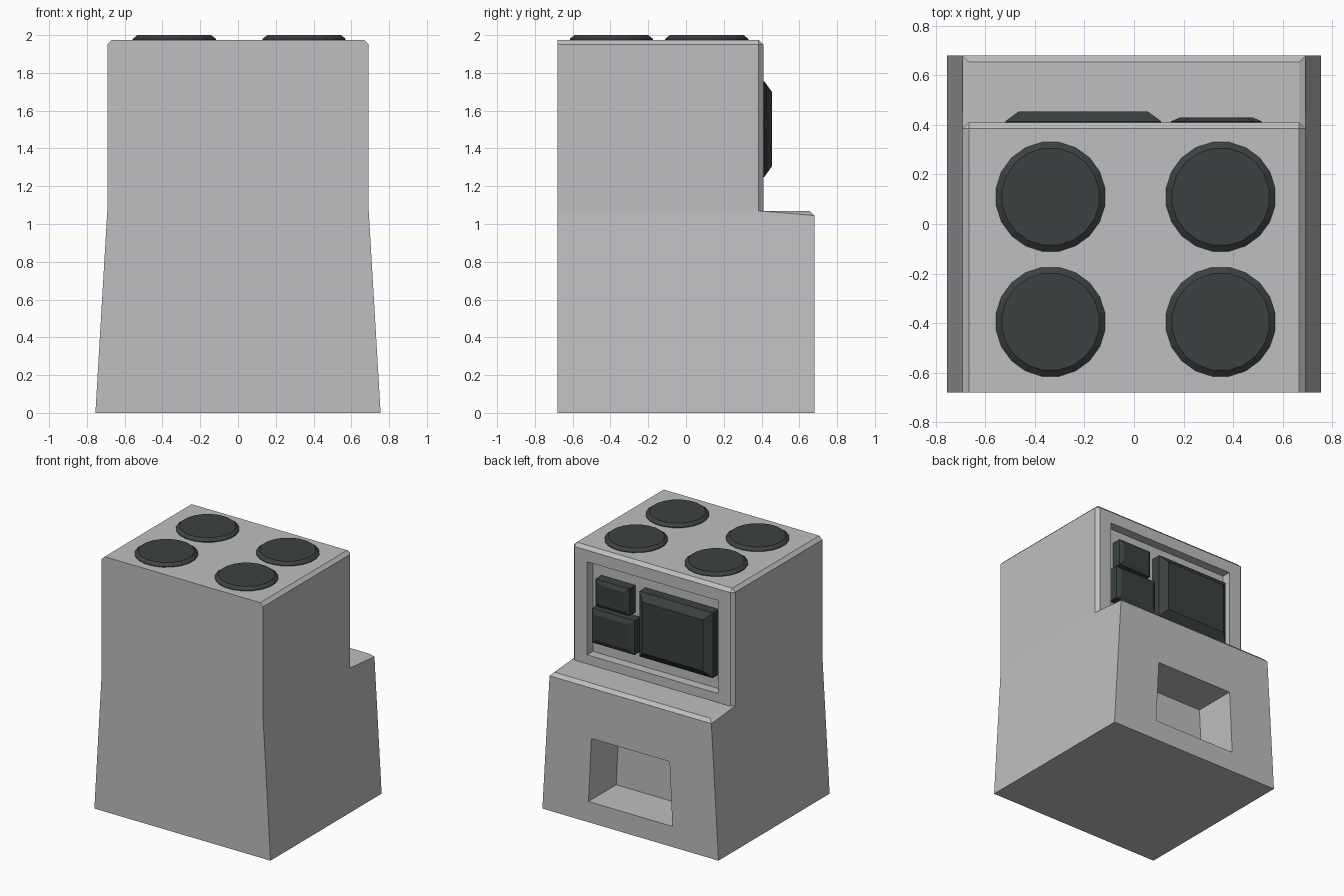
import bpy, bmesh
from math import cos, sin, pi

cube = bpy.data.objects.get("Cube")
if cube:
    bpy.data.objects.remove(cube, do_unlink=True)


def material(name, rgb):
    m = bpy.data.materials.new(name)
    m.use_nodes = True
    m.diffuse_color = (*rgb, 1)
    m.node_tree.nodes["Principled BSDF"].inputs["Base Color"].default_value = (*rgb, 1)
    return m


grey = material("light_grey", (0.52, 0.52, 0.54))
dark = material("dark_slate", (0.045, 0.053, 0.053))


def finish(name, bm, mat):
    bmesh.ops.recalc_face_normals(bm, faces=bm.faces)
    mesh = bpy.data.meshes.new(name)
    bm.to_mesh(mesh)
    bm.free()
    mesh.materials.append(mat)
    obj = bpy.data.objects.new(name, mesh)
    bpy.context.collection.objects.link(obj)
    return obj


def loft(name, rings, mat):
    """Closed solid through rings holding equal numbers of points."""
    bm = bmesh.new()
    loops = [[bm.verts.new(p) for p in ring] for ring in rings]
    n = len(loops[0])
    for a, b in zip(loops, loops[1:]):
        for i in range(n):
            j = (i + 1) % n
            bm.faces.new((a[i], a[j], b[j], b[i]))
    bm.faces.new(loops[0])
    bm.faces.new(loops[-1])
    return finish(name, bm, mat)


def rect(x0, x1, z0, z1, y, inset=0, flare=0):
    """Upright rectangle at depth y; flare widens its lower edge."""
    x0, x1, z0, z1 = x0 + inset, x1 - inset, z0 + inset, z1 - inset
    return [(x0 - flare, y, z0), (x1 + flare, y, z0), (x1, y, z1), (x0, y, z1)]


def circle(x, y, z, r, sides=20):
    angles = [2 * pi * (i + 0.5) / sides for i in range(sides)]
    return [(x + r * cos(a), y + r * sin(a), z) for a in angles]


# Body: stepped side profile, flaring outward below the step
profile = [(-0.68, 0), (0.68, 0), (0.68, 1.07), (0.41, 1.07),
           (0.41, 1.975), (-0.68, 1.975), (-0.68, 1.07)]
bm = bmesh.new()
sides = []
for s in (-1, 1):
    side = [bm.verts.new((s * (0.755 if z == 0 else 0.692), y, z)) for y, z in profile]
    bm.faces.new([side[i] for i in (0, 1, 2, 3, 6)])
    bm.faces.new(side[3:])
    sides.append(side)
L, R = sides
for i in range(len(profile)):
    j = (i + 1) % len(profile)
    bm.faces.new((L[i], L[j], R[j], R[i]))

# Chamfer the step, the back uprights and the top
pairs = [(L[2], R[2]), (L[4], R[4])]
for side in sides:
    pairs += [(side[i], side[i + 1]) for i in (2, 3, 4)]
bmesh.ops.bevel(bm, geom=[bm.edges.get(p) for p in pairs], offset=0.025,
                segments=1, affect='EDGES')
body = finish("body", bm, grey)

# Recesses: shallow control bay and deep lower tray opening
bay = (-0.56, 0.56, 1.14, 1.86)
tray = (-0.335, 0.335, 0.16, 0.655)
cutters = [
    loft("control_bay_cutter", [rect(*bay, 0.34), rect(*bay, 0.6)], grey),
    loft("tray_cutter", [rect(*tray, 0.34, flare=0.025),
                         rect(*tray, 0.8, flare=0.025)], grey),
]
bpy.context.view_layer.objects.active = body
for cutter in cutters:
    cutter.hide_render = True
    mod = body.modifiers.new(cutter.name, 'BOOLEAN')
    mod.operation = 'DIFFERENCE'
    mod.solver = 'EXACT'
    mod.object = cutter
    bpy.ops.object.modifier_apply(modifier=mod.name)
    bpy.data.objects.remove(cutter, do_unlink=True)

# Control panels: chamfered slabs standing in the bay
panels = {
    "large_screen": ((-0.52, 0.11, 1.25, 1.755), 0.455, 0.055),
    "upper_button": ((0.195, 0.485, 1.54, 1.75), 0.43, 0.03),
    "lower_button": ((0.15, 0.515, 1.25, 1.515), 0.43, 0.035),
}
for name, (box, front, inset) in panels.items():
    loft(name, [rect(*box, 0.338), rect(*box, 0.415), rect(*box, front, inset)], dark)

# Four round pads on top
for row, y in (("front", -0.395), ("back", 0.11)):
    for hand, x in (("right", -0.337), ("left", 0.35)):
        loft(f"{row}_{hand}_pad", [circle(x, y, 1.97, 0.223),
                                   circle(x, y, 1.98, 0.223),
                                   circle(x, y, 2.0, 0.198)], dark)
